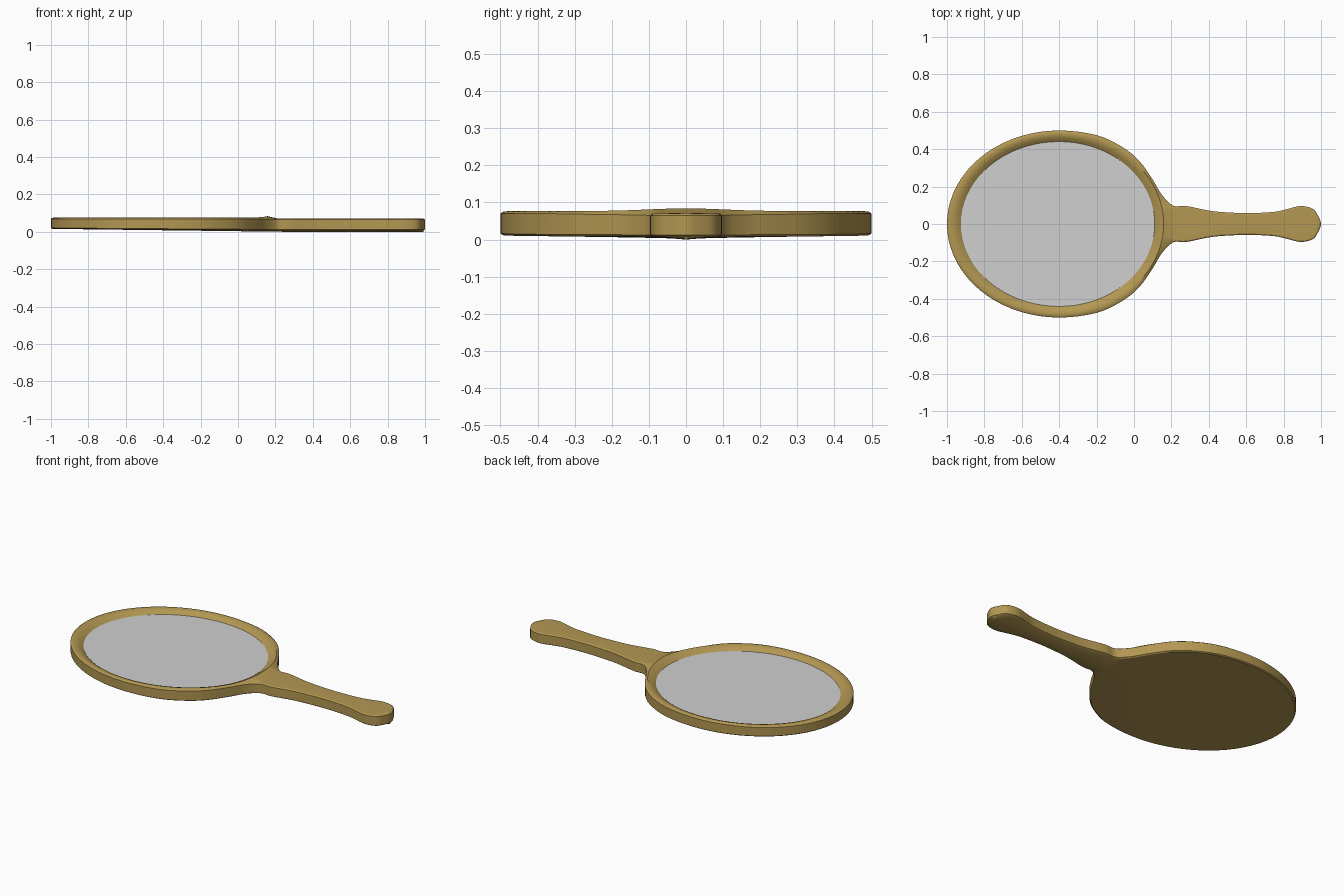
import bpy, bmesh, math
from mathutils import Vector

if "Cube" in bpy.data.objects:
    bpy.data.objects.remove(bpy.data.objects["Cube"])


def material(name, rgb):
    m = bpy.data.materials.new(name)
    m.diffuse_color = (*rgb, 1)
    m.use_nodes = True
    m.node_tree.nodes["Principled BSDF"].inputs["Base Color"].default_value = m.diffuse_color
    return m


gold = material("antique gold", (0.45, 0.31, 0.085))
silver = material("mirror silver", (0.63, 0.63, 0.63))
CX = -0.4


def oval(t, left, right, b, z):
    """Point on an egg-shaped oval around the head centre."""
    c = math.cos(t)
    return Vector((CX + (right if c > 0 else left) * c, b * math.sin(t), z))


# Half outline: round head, flared neck, waisted handle
ctrl = [(0.21, 0.098), (0.28, 0.096), (0.41, 0.07), (0.52, 0.061), (0.62, 0.058),
        (0.75, 0.065), (0.82, 0.08), (0.89, 0.096), (0.955, 0.082), (0.985, 0.042), (1.0, 0)]
shoulder = [(-0.2, 0.475), (-0.06, 0.41), (0.03, 0.335), (0.1, 0.237), (0.15, 0.155)]
arc = [(CX - 0.6 * math.cos(a), 0.5 * math.sin(a))
       for a in [math.radians(5 * i) for i in range(19)]]
pts = [Vector(p) for p in [(-0.4, 0.5)] + shoulder + ctrl]
before, after = Vector((-0.6, 0.475)), Vector((0.985, -0.042))
ext = [before] + pts + [after]
outline = [Vector(p) for p in arc]
SUB = 4
for i in range(1, len(ext) - 2):
    p0, p1, p2, p3 = ext[i - 1:i + 3]
    for k in range(1, SUB + 1):
        t = k / SUB
        outline.append(0.5 * (2 * p1 + (p2 - p0) * t + (2 * p0 - 5 * p1 + 4 * p2 - p3) * t * t
                              + (3 * p1 - p0 - 3 * p2 + p3) * t ** 3))
neck = len(arc) - 1 + SUB * (len(shoulder) + 1)
outline[-1].y = 0


def rim(t):
    """Ridge, inner slope and glass edge of the frame at angle t."""
    bump = 0.007 * math.exp(-(t / 0.3) ** 2)
    return [oval(t, 0.572, 0.558, 0.478, 0.077 + bump),
            oval(t, 0.548, 0.535, 0.459, 0.070 + bump / 2),
            oval(t, 0.525, 0.51, 0.44, 0.055)]


bm = bmesh.new()


def strip(a, b):
    for j in range(len(a) - 1):
        bm.faces.new((a[j], a[j + 1], b[j + 1], b[j]))


# Frame and handle shell, one half
columns = []
for i, p in enumerate(outline):
    if i == 0:
        n = Vector((-1, 0))
    elif i == len(outline) - 1:
        n = Vector((1, 0))
    else:
        d = outline[i + 1] - outline[i - 1]
        n = Vector((-d.y, d.x)).normalized()
    q = p - n * 0.007
    zb = 0.019 - 0.007 * min(p.x + 1, 1.2)
    zc = max(0, 0.016 - 0.0125 * (p.x + 1))
    zt = 0.075 - 0.005 * min(1, max(0, p.x / 0.22))
    col = [Vector((q.x, 0, zc)), Vector((q.x, q.y, zb - 0.003)), Vector((p.x, p.y, zb + 0.002)),
           Vector((p.x, p.y, zt - 0.005)), Vector((q.x, q.y, zt))]
    if i <= neck:
        col += rim(math.atan2(p.y / 0.478, (p.x - CX) / (0.572 if p.x < CX else 0.558)))
    else:
        col.append(Vector((q.x, 0, zt + 0.002)))
    columns.append([bm.verts.new(v) for v in col])
for i in range(neck):
    strip(columns[i], columns[i + 1])

# Neck: the rim closes in front of the handle
last = columns[neck]
edge = last[4].co.copy()
t0 = math.atan2(outline[neck].y / 0.478, (outline[neck].x - CX) / 0.558)
prev = last[4:]
STEPS = 5
across = [last[4]]
for k in range(1, STEPS + 1):
    f = 1 - k / STEPS
    cur = [bm.verts.new(v) for v in
           [Vector((edge.x, edge.y * f, edge.z + 0.002 * (1 - f)))] + rim(t0 * f)]
    strip(prev, cur)
    across.append(cur[0])
    prev = cur

# Handle
first = columns[neck + 1]
strip(last[:5], first[:5])
bm.faces.new(across + [first[5], first[4]])
for i in range(neck + 1, len(columns) - 1):
    strip(columns[i], columns[i + 1])
for v in bm.verts:
    if abs(v.co.y) < 1e-5:
        v.co.y = 0
bmesh.ops.remove_doubles(bm, verts=bm.verts, dist=1e-5)
bmesh.ops.dissolve_degenerate(bm, edges=bm.edges, dist=1e-6)
mesh = bpy.data.meshes.new("frame_and_handle")
bm.to_mesh(mesh)
bm.free()
body = bpy.data.objects.new("frame_and_handle", mesh)
bpy.context.collection.objects.link(body)
mesh.materials.append(gold)
mod = body.modifiers.new("mirror", "MIRROR")
mod.use_axis = (False, True, False)
mod.merge_threshold = 1e-4

# Mirror glass
bm = bmesh.new()
bm.faces.new([bm.verts.new(oval(math.tau * i / 96, 0.53, 0.515, 0.444, 0.0555)) for i in range(96)])
gm = bpy.data.meshes.new("mirror_glass")
bm.to_mesh(gm)
bm.free()
glass = bpy.data.objects.new("mirror_glass", gm)
bpy.context.collection.objects.link(glass)
gm.materials.append(silver)

bpy.context.view_layer.objects.active = body
body.select_set(True)
bpy.ops.object.shade_smooth_by_angle(angle=math.radians(32))
